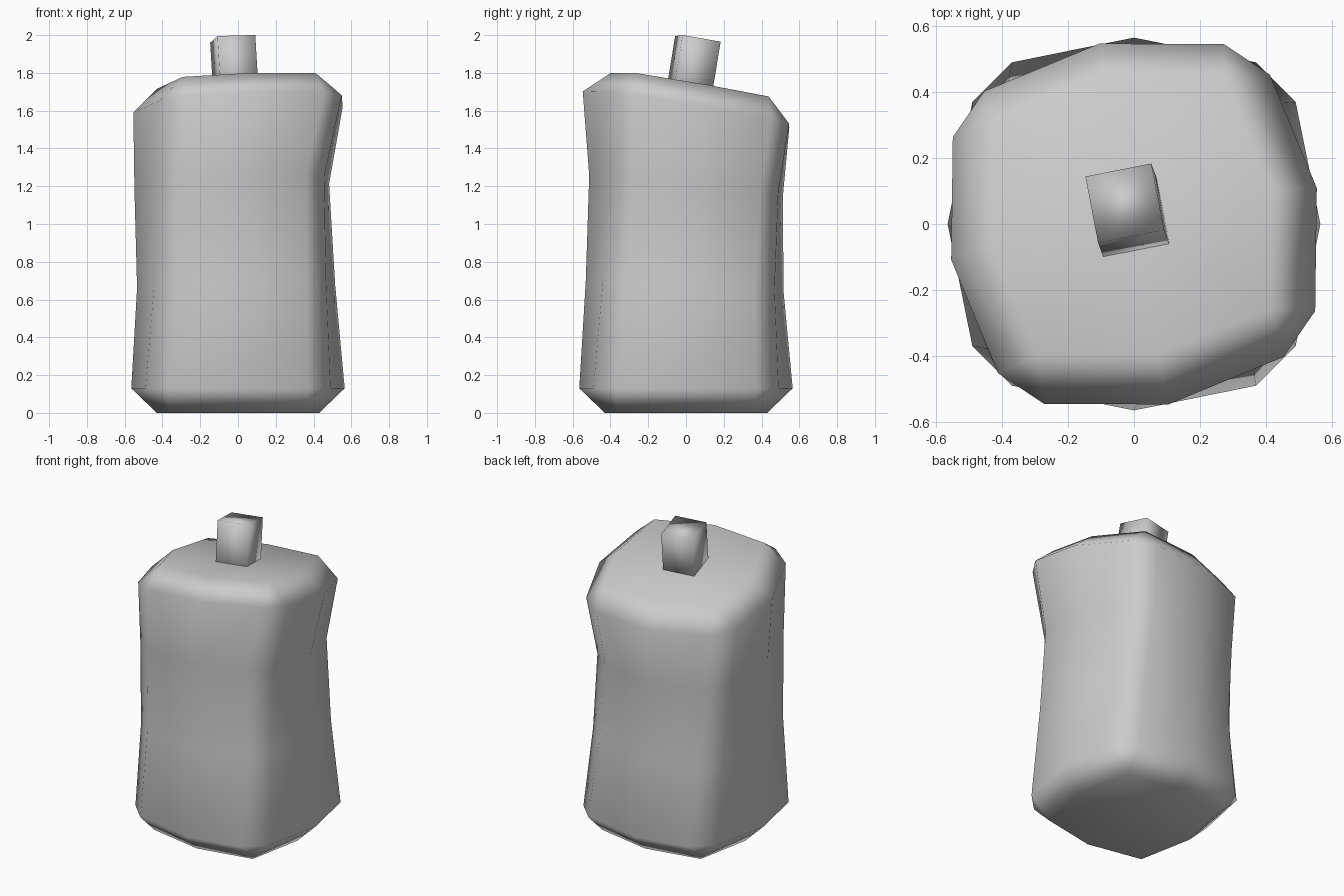
import bpy, bmesh
from math import radians
from mathutils import Matrix, Vector

if "Cube" in bpy.data.objects:
    bpy.data.objects.remove(bpy.data.objects["Cube"], do_unlink=True)

grey = bpy.data.materials.new("plain_grey")
grey.use_nodes = True
colour = (0.6, 0.6, 0.6, 1)
grey.diffuse_color = colour
grey.node_tree.nodes["Principled BSDF"].inputs["Base Color"].default_value = colour

TILT = Vector((-0.06, 0.165, 1))   # leaning axis of the top
TWIST = 11                         # degrees of twist at the top


def frame(centre, amount, scale=1):
    """Placement twisted and leaned by a share of the full deformation."""
    axis = Vector((TILT.x * amount, TILT.y * amount, 1))
    lean = Vector((0, 0, 1)).rotation_difference(axis).to_matrix().to_4x4()
    turn = Matrix.Rotation(radians(TWIST * amount), 4, 'Z')
    return Matrix.Translation(centre) @ lean @ turn @ Matrix.Scale(scale, 4)


def four_sided(points):
    """Repeat one quadrant of an outline around the z axis."""
    return [Matrix.Rotation(radians(90 * k), 3, 'Z') @ Vector((*p, 0))
            for k in range(4) for p in points]


def finish(bm, name):
    bmesh.ops.recalc_face_normals(bm, faces=bm.faces)
    mesh = bpy.data.meshes.new(name)
    bm.to_mesh(mesh)
    bm.free()
    mesh.materials.append(grey)
    mesh.shade_smooth()
    obj = bpy.data.objects.new(name, mesh)
    bpy.context.collection.objects.link(obj)
    obj.modifiers.new("weighted_normals", 'WEIGHTED_NORMAL')
    return obj


# Body: chamfered block with a waist, twisted and leaning towards the top
bm = bmesh.new()
outline = four_sided([(0.565, 0), (0.49, 0.37), (0.37, 0.49)])
inset = four_sided([(0.43, 0), (0.36, 0.36)])
levels = [
    frame((0, 0, 0.13), 0),
    frame((-0.01, -0.007, 0.67), 0.33, 0.93),
    frame((-0.033, 0, 1.2), 0.66, 0.92),
    frame((0, 0, 1.605), 1),
]
rings = [[bm.verts.new(m @ p) for p in outline] for m in levels]
for low, high in zip(rings, rings[1:]):
    for i in range(12):
        j = (i + 1) % 12
        bm.faces.new((low[i], low[j], high[j], high[i]))


def cap(ring, place):
    """Close one end with chamfers, corner triangles and a flat of four quads."""
    inner = [bm.verts.new(place @ p) for p in inset]
    middle = bm.verts.new(place @ Vector())
    for k in range(4):
        side, a, b, after = [ring[(3 * k + n) % 12] for n in range(4)]
        mid, corner, following = [inner[(2 * k + n) % 8] for n in range(3)]
        bm.faces.new((side, a, corner, mid))
        bm.faces.new((a, b, corner))
        bm.faces.new((b, after, following, corner))
        bm.faces.new((middle, mid, corner, following))


cap(rings[0], frame((0, 0, 0), 0))
cap(rings[-1], frame(Vector((0, 0, 1.605)) + TILT * 0.122, 1))
finish(bm, "body")

# Peg: small block standing on the leaning top
bm = bmesh.new()
bmesh.ops.create_cube(bm, size=1)
bmesh.ops.scale(bm, vec=(0.204, 0.208, 0.3), verts=bm.verts)
top = Vector((-0.028, 0.063, 1.98))
bmesh.ops.transform(bm, matrix=frame(top - TILT.normalized() * 0.15, 1), verts=bm.verts)
finish(bm, "top_peg")
